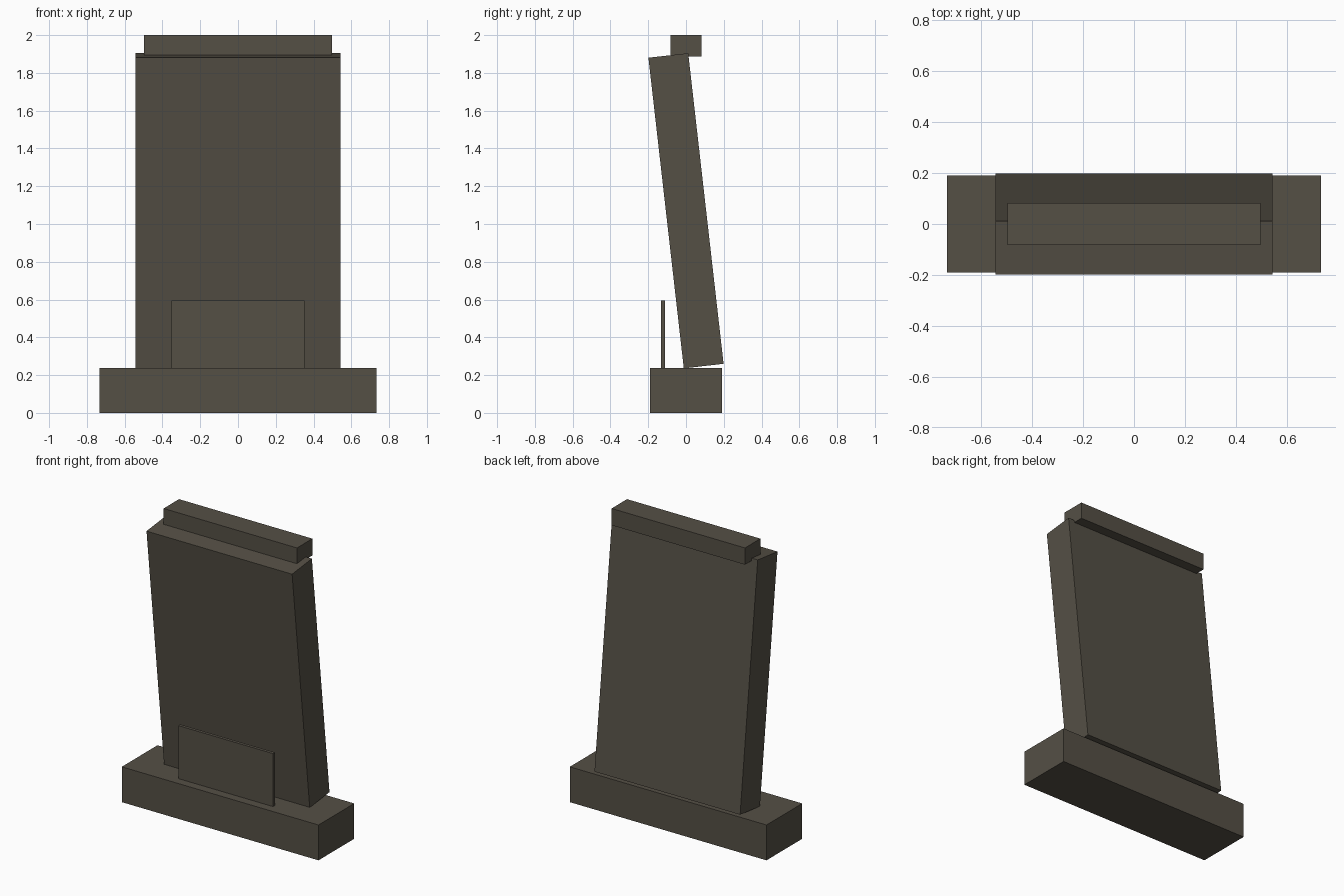
import bpy
import math

default_cube = bpy.data.objects.get("Cube")
if default_cube:
    bpy.data.objects.remove(default_cube, do_unlink=True)

# One weathered stone colour
stone = bpy.data.materials.new("dark_stone")
stone.use_nodes = True
colour = (0.09, 0.079, 0.06, 1.0)
stone.diffuse_color = colour
bsdf = next(n for n in stone.node_tree.nodes if n.type == 'BSDF_PRINCIPLED')
bsdf.inputs["Base Color"].default_value = colour


def block(name, size, centre, tilt=0.0):
    """Box of the given size, tilted about the x axis (degrees)."""
    bpy.ops.mesh.primitive_cube_add(size=1, location=centre)
    obj = bpy.context.object
    obj.name = name
    obj.scale = size
    obj.rotation_euler.x = math.radians(tilt)
    obj.data.materials.append(stone)
    return obj


# Plinth on the ground
block("base", (1.466, 0.38, 0.238), (0, 0, 0.119))
# Upright slab leaning forward
block("leaning_slab", (1.085, 0.212, 1.655), (0, 0, 1.07), tilt=6.5)
# Thin plaque standing in front of the slab
block("front_plaque", (0.706, 0.021, 0.357), (0, -0.121, 0.4165))
# Level capstone on top
block("capstone", (0.994, 0.164, 0.113), (0, 0, 1.9435))
